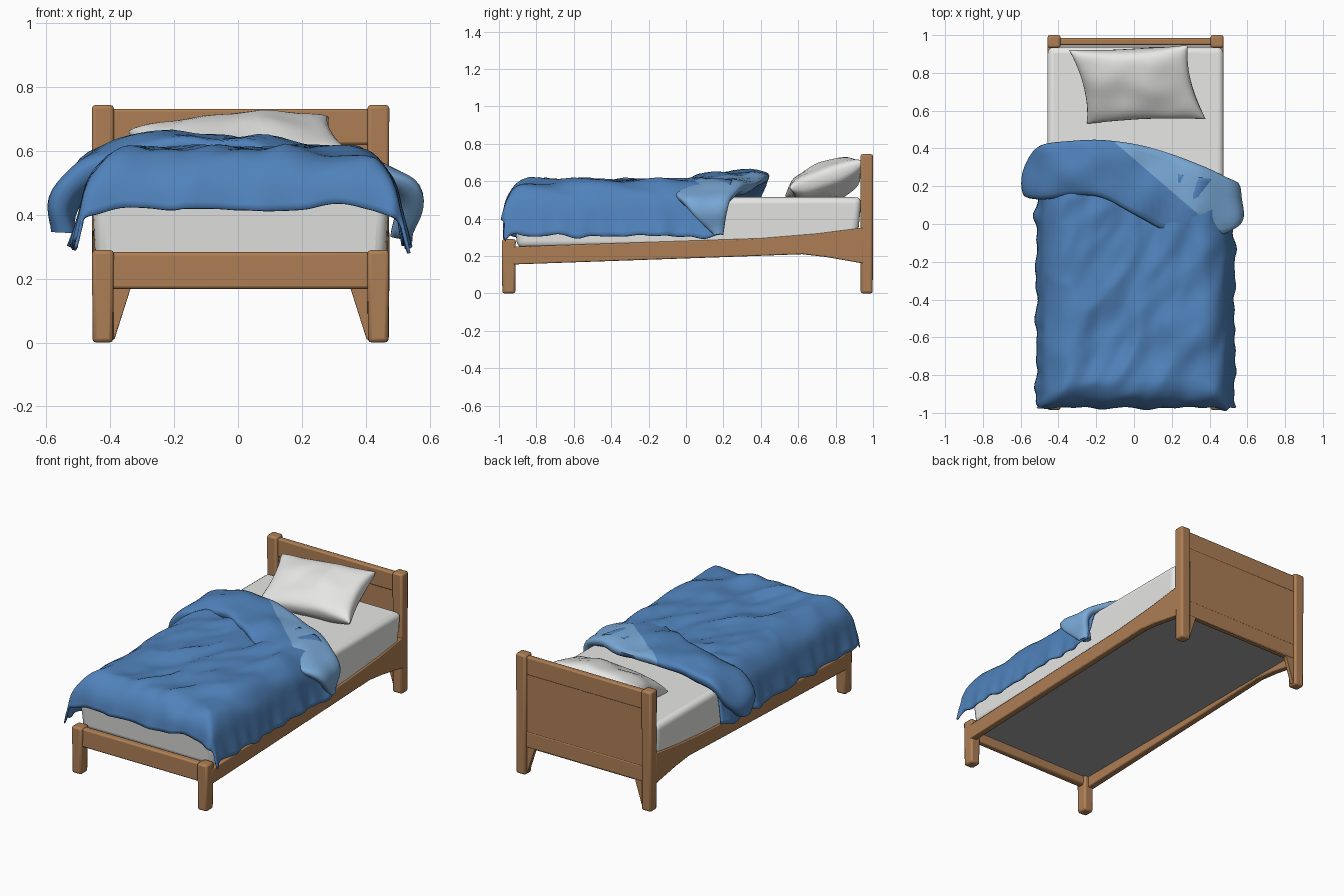
import bpy, bmesh, math
from mathutils import Vector, Matrix, noise

old = bpy.data.objects.get("Cube")
if old:
    bpy.data.objects.remove(old, do_unlink=True)

CX = 0.008  # middle line of the frame


def material(name, rgb):
    m = bpy.data.materials.new(name)
    m.use_nodes = True
    m.diffuse_color = (*rgb, 1)
    m.node_tree.nodes["Principled BSDF"].inputs["Base Color"].default_value = (*rgb, 1)
    return m


wood = material("oak wood", (0.42, 0.212, 0.09))
linen = material("white linen", (0.84, 0.84, 0.83))
blue = material("duvet blue", (0.08, 0.225, 0.5))
pale = material("duvet lining pale blue", (0.195, 0.4, 0.68))
grey = material("underside grey", (0.37, 0.37, 0.37))


def finish(name, bm, mats, angle=40, bevel=0, segments=2):
    bmesh.ops.recalc_face_normals(bm, faces=bm.faces[:])
    me = bpy.data.meshes.new(name)
    bm.to_mesh(me)
    bm.free()
    ob = bpy.data.objects.new(name, me)
    bpy.context.collection.objects.link(ob)
    for m in mats:
        me.materials.append(m)
    if bevel:
        mod = ob.modifiers.new("soft edges", 'BEVEL')
        mod.width, mod.segments = bevel, segments
    bpy.ops.object.select_all(action='DESELECT')
    ob.select_set(True)
    bpy.context.view_layer.objects.active = ob
    bpy.ops.object.shade_smooth_by_angle(angle=math.radians(angle))
    return ob


def box(name, lo, hi, mat, bevel=0.01, taper=1.0, segments=2):
    """Box between two corners; taper scales the bottom end."""
    bm = bmesh.new()
    bmesh.ops.create_cube(bm, size=1)
    a, b = Vector(lo), Vector(hi)
    size = b - a
    for v in bm.verts:
        k = taper if v.co.z < 0 else 1
        x, y, z = v.co
        v.co = (a + b) / 2 + Vector((x * k * size.x, y * k * size.y, z * size.z))
    return finish(name, bm, [mat], 40, bevel, segments)


def prism(name, outline, place, lo, hi, mat, bevel=0.006):
    """Extrude a 2D outline; place maps (a, b, depth) to a point."""
    bm = bmesh.new()
    ends = [[bm.verts.new(place(a, b, d)) for a, b in outline] for d in (lo, hi)]
    bm.faces.new(ends[0])
    bm.faces.new(ends[1])
    n = len(outline)
    for i in range(n):
        j = (i + 1) % n
        bm.faces.new((ends[0][i], ends[0][j], ends[1][j], ends[1][i]))
    return finish(name, bm, [mat], 40, bevel)


def skin(bm, rows, closed=False):
    """Quads between neighbouring rows of points."""
    vs = [[bm.verts.new(p) for p in r] for r in rows]
    n = len(vs[0])
    for r, q in zip(vs, vs[1:]):
        for i in range(n if closed else n - 1):
            j = (i + 1) % n
            bm.faces.new((r[i], r[j], q[j], q[i]))
    return vs


def spline(points, steps):
    """Catmull-Rom curve through tuples of any size."""
    pts = [Vector(p) for p in points]
    pts = [2 * pts[0] - pts[1]] + pts + [2 * pts[-1] - pts[-2]]
    out = []
    for i in range(1, len(pts) - 2):
        a, b, c, d = pts[i - 1:i + 3]
        for s in range(steps):
            t = s / steps
            out.append(0.5 * (2 * b + (c - a) * t + (2 * a - 5 * b + 4 * c - d) * t * t
                              + (3 * b - a - 3 * c + d) * t ** 3))
    return out + [pts[-2]]


# Posts and side rails
rail = [(-0.93, 0.155), (0.3, 0.198), (0.62, 0.21), (0.75, 0.195), (0.95, 0.16),
        (0.95, 0.352), (0.7, 0.32), (0.4, 0.295), (-0.93, 0.25)]
for side, s in (("left", 1), ("right", -1)):
    xs = sorted((CX + s * 0.397, CX + s * 0.466))
    box(side + "_head_post", (xs[0], 0.932, 0), (xs[1], 1.0, 0.745), wood, 0.012, 0.95)
    box(side + "_foot_post", (xs[0], -0.985, 0), (xs[1], -0.91, 0.29), wood, 0.012, 0.92)
    prism(side + "_side_rail", rail, lambda a, b, d: (d, a, b),
          CX + s * 0.425, CX + s * 0.466, wood)

# Headboard panel with braces down the inner side of the legs
half = [(0.42, 0.725), (0.42, 0.01), (0.395, 0.01), (0.345, 0.168)]
outline = [(CX + x, z) for x, z in half] + [(CX - x, z) for x, z in reversed(half)]
prism("headboard_panel", outline, lambda a, b, d: (a, d, b), 0.957, 0.983, wood, 0.003)
box("headboard_top_rail", (-0.4, 0.948, 0.62), (0.416, 0.985, 0.732), wood, 0.008)
box("headboard_bottom_rail", (-0.4, 0.948, 0.17), (0.416, 0.985, 0.27), wood, 0.008)
box("foot_rail", (-0.4, -0.968, 0.168), (0.416, -0.925, 0.283), wood)

# Mattress and the board below it
box("mattress", (CX - 0.468, -0.93, 0.243), (CX + 0.468, 0.94, 0.515), linen, 0.035, 0.97, 4)
box("under_board", (CX - 0.44, -0.93, 0.222), (CX + 0.44, 0.95, 0.25), grey, 0.002)

# Pillow: two puffed sheets with pinched corners, the lower one resting flat
bm = bmesh.new()
N = 20
tilt = (Matrix.Translation((0.018, 0.738, 0.612)) @ Matrix.Rotation(0.04, 4, 'Z')
        @ Matrix.Rotation(-0.07, 4, 'Y') @ Matrix.Rotation(0.36, 4, 'X'))
for depth in (0.082, -0.13):
    rows = []
    for j in range(N + 1):
        v = math.sin((j / N - 0.5) * math.pi)
        row = []
        for i in range(N + 1):
            u = math.sin((i / N - 0.5) * math.pi)
            puff = max(0, (1 - u * u) * (1 - v * v)) ** 0.36
            p = Vector((u * (0.285 + 0.03 * v * v) - 0.035 * v,
                        v * (0.19 + 0.02 * u * u), 0))
            p.z = depth * puff * (1 + 0.25 * noise.noise(p * 7))
            row.append(tilt @ p)
        rows.append(row)
    skin(bm, rows)
bmesh.ops.remove_doubles(bm, verts=bm.verts[:], dist=0.0005)
for v in bm.verts:
    v.co.z = max(v.co.z, 0.512)
    v.co.y = min(v.co.y, 0.945)
finish("pillow", bm, [linen], 60)


# Duvet body: a sheet draped over three edges
def drape(a, start, radius):
    """Outward travel and drop of cloth at arc length a from the middle."""
    over = a - start
    if over <= 0:
        return a, 0
    ang = min(over / radius, 1.4)
    rest = over - ang * radius
    return (start + radius * math.sin(ang) + rest * math.cos(ang),
            radius * (1 - math.cos(ang)) + rest * math.sin(ang))


bm = bmesh.new()
rows = []
NX, NY = 60, 72
for j in range(NY + 1):
    row = []
    for i in range(NX + 1):
        u = 2 * i / NX - 1
        s = u * (0.7 + 0.03 * noise.noise((j * 0.16, u, 4)))
        foot = -1.075 + 0.04 * noise.noise((u * 3.5, 2, 0))
        t = foot + (0.29 - 0.09 * u - foot) * j / NY
        x, dx = drape(abs(s), 0.33, 0.16)
        y, dy = drape(-t, 0.82, 0.15)
        drop = (dx ** 3 + dy ** 3) ** (1 / 3)
        # Loose hems and slanted creases
        hang = min(dx / 0.28, 1)
        x += 0.014 * hang + 0.026 * hang ** 2 * noise.noise((t * 11, u * 2, 7))
        y += 0.02 * min(dy / 0.17, 1) ** 2 * noise.noise((s * 9, 5, 0))
        q = Vector(((s - 0.45 * t) * 5, (t + 0.4 * s) * 2.2, 3))
        crease = 0.03 - 0.05 * abs(noise.noise(q)) + 0.02 * noise.noise(q * 2.1)
        fade = max(0.1, 1 - drop / 0.2)
        row.append((CX + math.copysign(x, s), -y, 0.583 - drop + crease * fade))
    rows.append(row)
skin(bm, rows)
ob = finish("duvet_body", bm, [blue], 50)
mod = ob.modifiers.new("thickness", 'SOLIDIFY')
mod.thickness = 0.01

# Turned-back duvet end: loft of (x, z, front y, back y)
stations = [(-0.56, 0.345, 0.17, 0.27), (-0.55, 0.44, 0.14, 0.36), (-0.475, 0.55, 0.13, 0.42),
            (-0.33, 0.61, 0.15, 0.44), (-0.17, 0.63, 0.14, 0.445), (0.02, 0.61, 0.04, 0.42),
            (0.2, 0.59, -0.05, 0.37), (0.38, 0.565, -0.065, 0.3), (0.5, 0.52, -0.045, 0.245),
            (0.55, 0.44, 0.02, 0.22), (0.53, 0.32, 0.14, 0.2)]
path = spline(stations, 5)
rows = []
for k, p in enumerate(path):
    a, b = path[max(k - 1, 0)], path[min(k + 1, len(path) - 1)]
    normal = Vector((a.y - b.y, 0, b.x - a.x)).normalized()
    ring = []
    for i in range(20):
        ang = i / 20 * math.tau
        c, sn = math.cos(ang), math.sin(ang)
        thick = 0.032 if sn > 0 else 0.06
        y = (p.z + p.w) / 2 + (p.w - p.z) / 2 * c
        co = Vector((p.x, y, p.y)) + normal * (thick * math.copysign(abs(sn) ** 0.7, sn))
        ring.append(co + normal * (0.03 * noise.noise(co * 6)))
    rows.append(ring)
bm = bmesh.new()
loops = skin(bm, rows, closed=True)
bm.faces.new(loops[0])
bm.faces.new(loops[-1])
# Lining shows beyond a slanted line
seam, across = Vector((-0.1, 0.43, 0)), Vector((0.43, 0.5, 0)).normalized()
bmesh.ops.bisect_plane(bm, geom=bm.verts[:] + bm.edges[:] + bm.faces[:],
                       plane_co=seam, plane_no=across)
for f in bm.faces:
    f.material_index = int((f.calc_center_median() - seam).dot(across) > 0)
finish("duvet_turned_back_end", bm, [blue, pale], 60)
